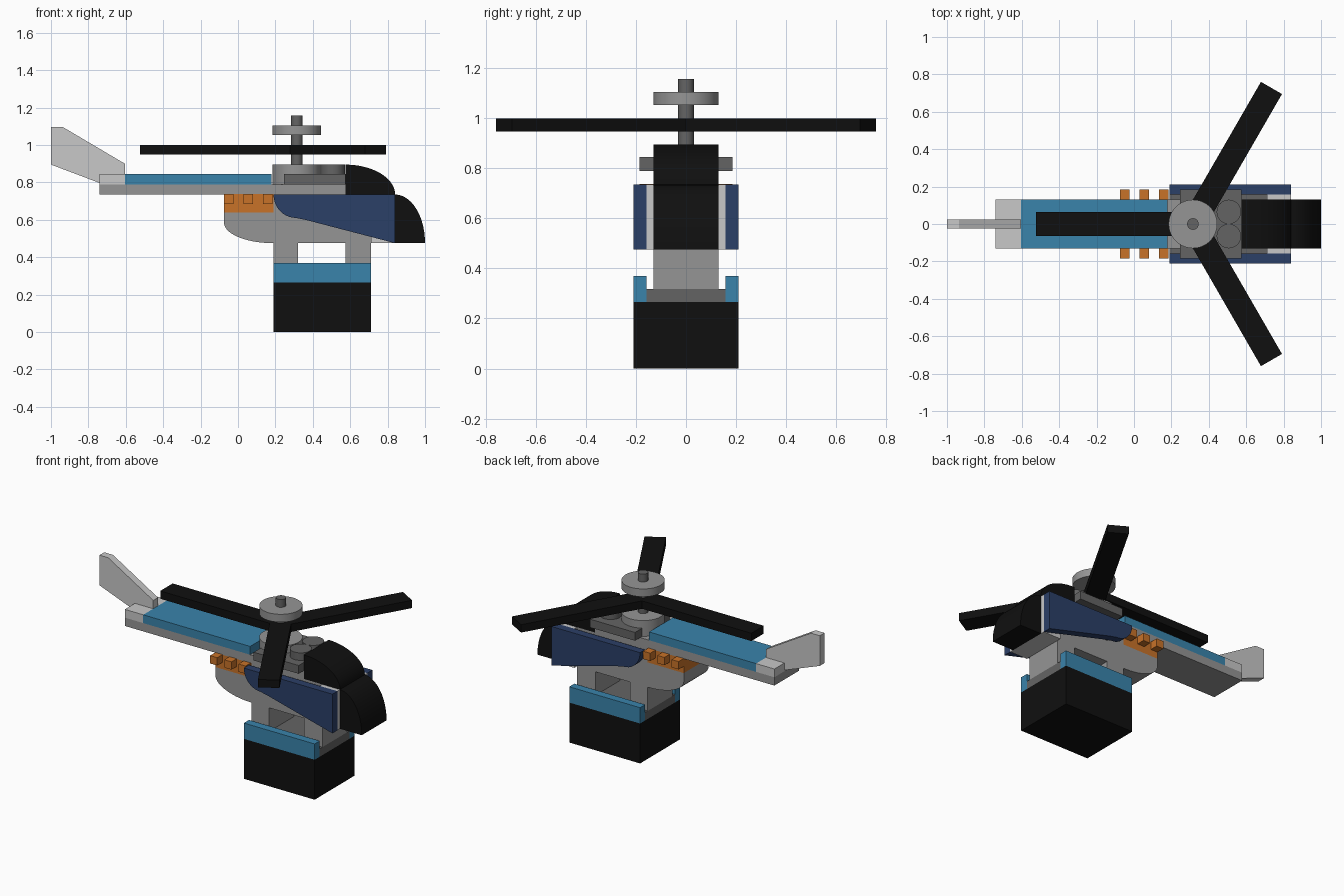
import bpy, bmesh, math
from mathutils import Matrix, Vector

if "Cube" in bpy.data.objects:
    bpy.data.objects.remove(bpy.data.objects["Cube"], do_unlink=True)


def material(name, rgb):
    m = bpy.data.materials.new(name)
    m.use_nodes = True
    m.diffuse_color = (*rgb, 1)
    m.node_tree.nodes["Principled BSDF"].inputs["Base Color"].default_value = (*rgb, 1)
    return m


BLACK = material("black", (0.005, 0.005, 0.005))
BLUE = material("bright blue", (0.042, 0.23, 0.41))
NAVY = material("navy", (0.024, 0.05, 0.136))
ORANGE = material("orange", (0.58, 0.17, 0.022))
GREY = material("grey", (0.30, 0.30, 0.30))
DARK = material("dark grey", (0.127, 0.127, 0.127))
PALE = material("pale grey", (0.58, 0.58, 0.58))


def finish(bm, name, mat):
    bmesh.ops.recalc_face_normals(bm, faces=bm.faces)
    me = bpy.data.meshes.new(name)
    bm.to_mesh(me)
    bm.free()
    ob = bpy.data.objects.new(name, me)
    me.materials.append(mat)
    bpy.context.collection.objects.link(ob)
    bpy.ops.object.select_all(action="DESELECT")
    ob.select_set(True)
    bpy.context.view_layer.objects.active = ob
    bpy.ops.object.shade_smooth_by_angle(angle=math.radians(30))
    return ob


def box(name, mat, x, y, z):
    """Box from (low, high) pairs."""
    bm = bmesh.new()
    bmesh.ops.create_cube(bm, size=1)
    for v in bm.verts:
        v.co = Vector([(lo + hi) / 2 + c * (hi - lo) for c, (lo, hi) in zip(v.co, (x, y, z))])
    return finish(bm, name, mat)


def prism(name, mat, profile, y0, y1):
    """Side profile of (x, z) points extruded across y."""
    bm = bmesh.new()
    face = bm.faces.new([bm.verts.new((x, y0, z)) for x, z in profile])
    new = bmesh.ops.extrude_face_region(bm, geom=[face])["geom"]
    bmesh.ops.translate(bm, vec=(0, y1 - y0, 0),
                        verts=[g for g in new if isinstance(g, bmesh.types.BMVert)])
    return finish(bm, name, mat)


def cylinder(name, mat, x, y, r, z0, z1):
    bm = bmesh.new()
    bmesh.ops.create_cone(bm, cap_ends=True, segments=40, radius1=r, radius2=r, depth=z1 - z0,
                          matrix=Matrix.Translation((x, y, (z0 + z1) / 2)))
    return finish(bm, name, mat)


def arc(cx, cz, rx, rz, a0, a1, n=14):
    """Elliptical arc points, angles in degrees."""
    angles = [math.radians(a0 + (a1 - a0) * i / n) for i in range(n + 1)]
    return [(cx + rx * math.cos(a), cz + rz * math.sin(a)) for a in angles]


W = 0.13              # half width of the fuselage
SPAN = (-W, W)

# Display base with a recessed plate between two side strips
box("base_block", BLACK, (0.19, 0.71), (-0.21, 0.21), (0, 0.265))
box("base_plate", DARK, (0.19, 0.71), (-0.157, 0.157), (0.265, 0.318))
for x0, x1, label in ((0.19, 0.32, "rear"), (0.575, 0.71, "front")):
    box(label + "_pillar", GREY, (x0, x1), SPAN, (0.318, 0.475))

# Fuselage: rounded rear belly and square middle
prism("hull", GREY,
      [(0.71, 0.475), (0.71, 0.735), (0.19, 0.735), (0.19, 0.64), (-0.075, 0.64)]
      + arc(0.19, 0.585, 0.265, 0.11, 180, 270), -W, W)
box("engine_band", ORANGE, (-0.075, 0.19), SPAN, (0.64, 0.737))
box("cockpit_block", PALE, (0.71, 0.84), (-0.157, 0.157), (0.475, 0.735))

# Rounded nose and canopy
prism("nose", BLACK, [(0.84, 0.475)] + arc(0.84, 0.475, 0.16, 0.26, 0, 90), -W, W)
prism("canopy", BLACK, [(0.575, 0.735)] + arc(0.575, 0.735, 0.265, 0.16, 0, 90), -W, W)

# Parts repeated on both flanks
panel = ([(0.84, 0.735), (0.84, 0.475), (0.36, 0.6)]
         + arc(0.31, 0.735, 0.12, 0.125, 270, 180, 10))
for s, side in ((1, "left"), (-1, "right")):
    prism(side + "_side_panel", NAVY, panel, s * 0.157, s * 0.21)
    box(side + "_panel_mount", DARK, (0.32, 0.71), sorted((s * W, s * 0.157)), (0.62, 0.72))
    box(side + "_base_strip", BLUE, (0.19, 0.71), sorted((s * 0.157, s * 0.21)), (0.265, 0.37))
    for i in range(3):
        x = -0.075 + 0.104 * i
        box(f"{side}_exhaust_{i + 1}", ORANGE, (x, x + 0.052),
            sorted((s * W, s * 0.185)), (0.685, 0.737))
    cylinder(side + "_engine_stud", DARK, 0.507, s * 0.065, 0.065, 0.845, 0.895)

# Tail boom and fin
box("tail_boom", GREY, (-0.74, 0.577), SPAN, (0.735, 0.79))
box("tail_cover", BLUE, (-0.605, 0.18), SPAN, (0.79, 0.845))
box("tail_end_block", PALE, (-0.74, -0.605), SPAN, (0.79, 0.845))
prism("tail_fin", PALE, [(-1, 1.095), (-0.935, 1.095), (-0.605, 0.9), (-0.605, 0.84),
                         (-0.735, 0.795), (-1, 0.895)], -0.025, 0.025)

# Rotor assembly
HUB = 0.315
box("engine_plate", DARK, (0.245, 0.575), (-0.185, 0.185), (0.79, 0.845))
cylinder("rotor_base", GREY, HUB, 0, W, 0.79, 0.895)
cylinder("rotor_mast", DARK, HUB, 0, 0.031, 0.895, 1.157)
cylinder("rotor_disc", GREY, HUB, 0, W, 1.053, 1.105)
for i, angle in enumerate((180, 60, -60)):
    blade = box(f"rotor_blade_{i + 1}", BLACK, (0, 0.84), (-0.065, 0.065), (0.948, 1.0))
    blade.data.transform(Matrix.Translation((HUB, 0, 0))
                         @ Matrix.Rotation(math.radians(angle), 4, "Z"))
